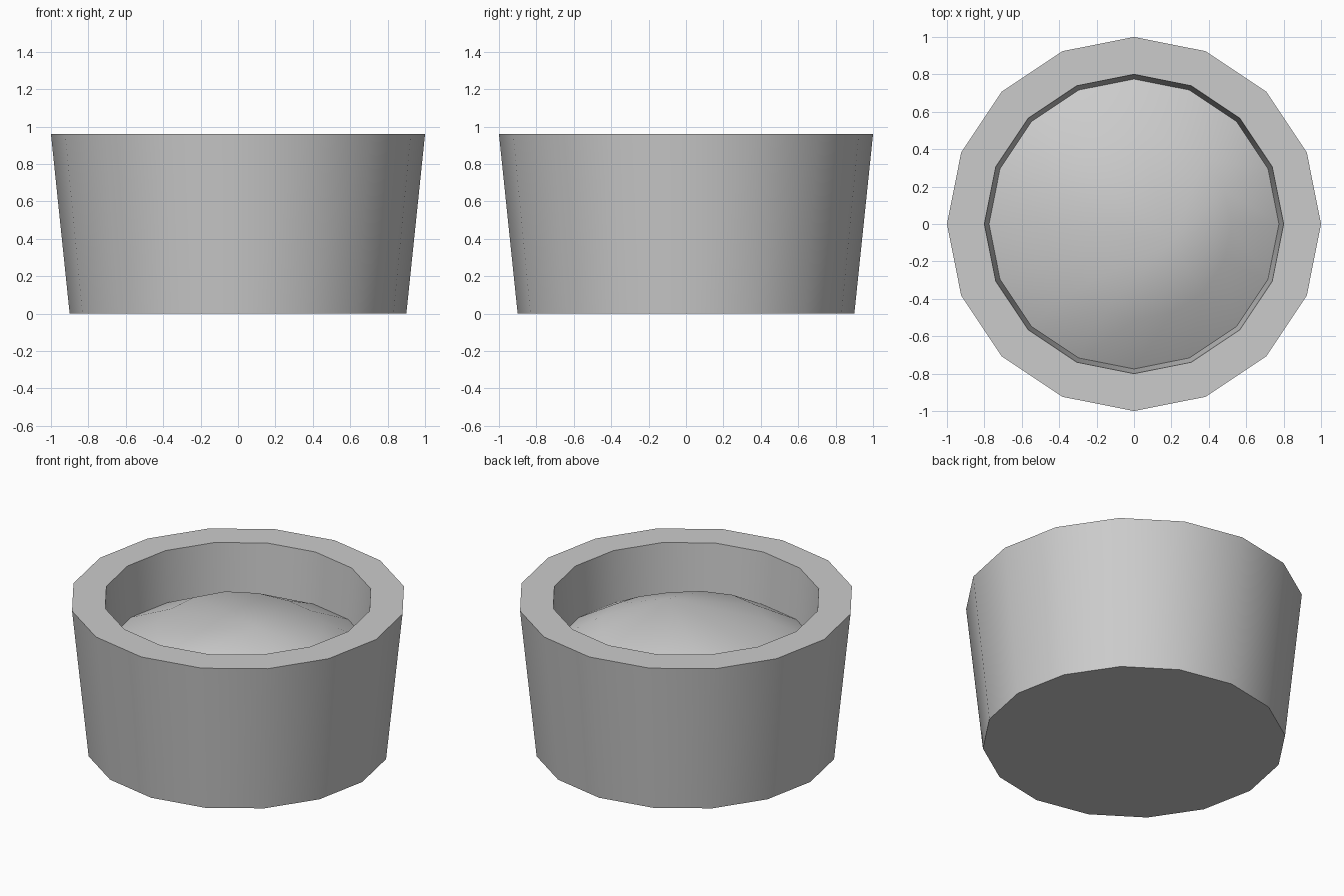
import bpy, bmesh, math

if "Cube" in bpy.data.objects:
    bpy.data.objects.remove(bpy.data.objects["Cube"])

SIDES = 16


def ring(bm, radius, z, cx=0.0, cy=0.0, wobble=0.0):
    """One horizontal loop of vertices."""
    verts = []
    for i in range(SIDES):
        a = 2 * math.pi * i / SIDES
        dz = wobble * math.sin(3 * a + 0.6)
        verts.append(bm.verts.new((cx + radius * math.cos(a),
                                   cy + radius * math.sin(a), z + dz)))
    return verts


def bridge(bm, lower, upper):
    for i in range(SIDES):
        j = (i + 1) % SIDES
        bm.faces.new((lower[i], lower[j], upper[j], upper[i]))


def finish(bm, name, angle):
    mesh = bpy.data.meshes.new(name)
    bm.to_mesh(mesh)
    bm.free()
    obj = bpy.data.objects.new(name, mesh)
    bpy.context.collection.objects.link(obj)
    bpy.ops.object.select_all(action='DESELECT')
    obj.select_set(True)
    bpy.context.view_layer.objects.active = obj
    bpy.ops.object.shade_smooth_by_angle(angle=math.radians(angle))
    return obj


# Tapered pot: closed base, outer wall, flat rim, inner wall
bm = bmesh.new()
loops = [ring(bm, r, z) for r, z in
         ((0.9, 0.0), (1.0, 0.96), (0.8, 0.96), (0.775, 0.63))]
bm.faces.new(loops[0][::-1])
for a, b in zip(loops, loops[1:]):
    bridge(bm, a, b)
finish(bm, "pot", 40)

# Soil mound with an off-centre peak
bm = bmesh.new()
edge = ring(bm, 0.775, 0.63)
shoulder = ring(bm, 0.5, 0.775, 0.02, -0.01, 0.012)
bridge(bm, edge, shoulder)
peak = bm.verts.new((0.2, -0.1, 0.87))
for i in range(SIDES):
    bm.faces.new((shoulder[i], shoulder[(i + 1) % SIDES], peak))
finish(bm, "soil", 60)
